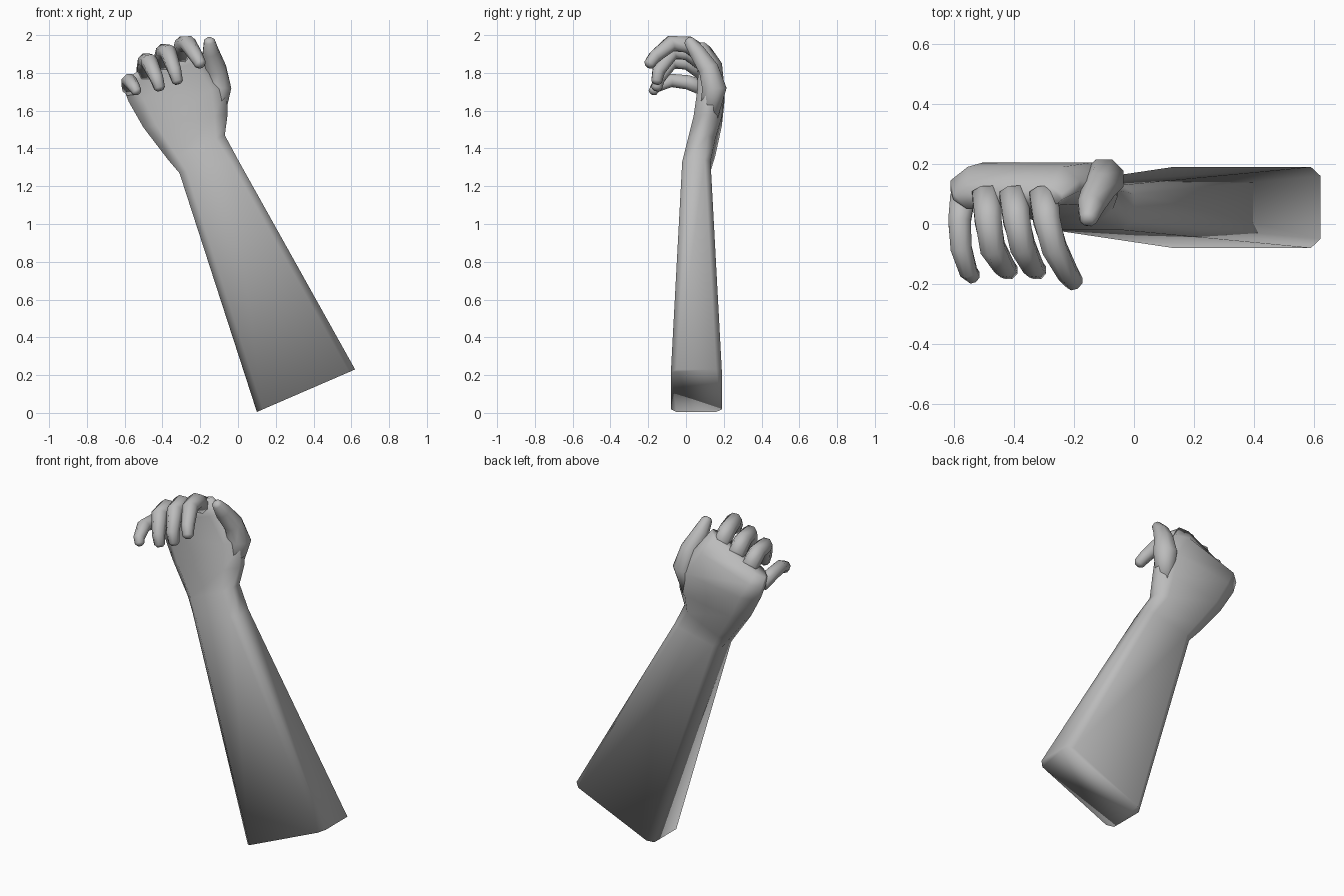
import bpy, bmesh, math
from mathutils import Vector

cube = bpy.data.objects.get("Cube")
if cube:
    bpy.data.objects.remove(cube, do_unlink=True)

# One plain grey for the whole model
grey = bpy.data.materials.new("plain_grey")
grey.use_nodes = True
colour = (0.5, 0.5, 0.5, 1)
grey.diffuse_color = colour
grey.node_tree.nodes["Principled BSDF"].inputs["Base Color"].default_value = colour


def skin(name, rings):
    """Join equal rings of points into a closed, smooth-shaded solid."""
    bm = bmesh.new()
    loops = [[bm.verts.new(p) for p in ring] for ring in rings]
    n = len(loops[0])
    for a, b in zip(loops, loops[1:]):
        for i in range(n):
            j = (i + 1) % n
            bm.faces.new((a[i], a[j], b[j], b[i]))
    bm.faces.new(loops[0][::-1])
    bm.faces.new(loops[-1])
    bmesh.ops.recalc_face_normals(bm, faces=bm.faces)
    for f in bm.faces:
        f.smooth = True
    mesh = bpy.data.meshes.new(name)
    bm.to_mesh(mesh)
    bm.free()
    mesh.materials.append(grey)
    obj = bpy.data.objects.new(name, mesh)
    bpy.context.collection.objects.link(obj)
    return obj


def slab(lx, lz, rx, rz, front, back, cut_u, cut_y):
    """Chamfered rectangle between a left and a right outline point."""
    left, right = Vector((lx, 0, lz)), Vector((rx, 0, rz))
    u = (right - left).normalized() * cut_u
    pts = [(left, front + cut_y), (left + u, front), (right - u, front),
           (right, front + cut_y), (right, back - cut_y), (right - u, back),
           (left + u, back), (left, back - cut_y)]
    return [Vector((p.x, y, p.z)) for p, y in pts]


def digit(name, path, radii, sides=8):
    """Tapered tube along a bent path, with a rounded tip."""
    pts = [Vector(p) for p in path]
    rings = []
    for i, p in enumerate(pts):
        t = (pts[min(i + 1, len(pts) - 1)] - pts[max(i - 1, 0)]).normalized()
        side = (Vector((1, 0, 0)) - t * t.x).normalized()
        up = t.cross(side)
        rings.append([p + radii[i] * (side * math.cos(a) + up * math.sin(a))
                      for a in (math.tau * (k + 0.5) / sides for k in range(sides))])
    end = (pts[-1] - pts[-2]).normalized() * radii[-1] * 0.45
    rings.append([pts[-1] + (q - pts[-1]) * 0.55 + end for q in rings[-1]])
    return skin(name, rings)


# Forearm, wrist and palm in one skin
skin("forearm_and_palm", [
    slab(0.10, 0.005, 0.62, 0.23, -0.08, 0.19, 0.035, 0.03),
    slab(-0.31, 1.27, 0.00, 1.34, -0.02, 0.13, 0.04, 0.03),
    slab(-0.37, 1.34, -0.07, 1.47, 0.01, 0.155, 0.05, 0.04),
    slab(-0.50, 1.51, -0.055, 1.58, 0.04, 0.19, 0.07, 0.05),
    slab(-0.58, 1.65, -0.06, 1.72, 0.06, 0.205, 0.08, 0.05),
    slab(-0.61, 1.73, -0.18, 1.87, 0.065, 0.19, 0.06, 0.045),
    slab(-0.60, 1.77, -0.24, 1.96, 0.05, 0.13, 0.05, 0.03),
])

# Curled fingers
fingers = {
    "index_finger": [(-0.30, 0.10, 1.89), (-0.29, 0.01, 1.95), (-0.265, -0.08, 1.955),
                     (-0.22, -0.165, 1.885), (-0.198, -0.195, 1.845)],
    "middle_finger": [(-0.40, 0.10, 1.85), (-0.39, 0.01, 1.91), (-0.37, -0.075, 1.91),
                      (-0.335, -0.145, 1.81), (-0.32, -0.155, 1.755)],
    "ring_finger": [(-0.49, 0.10, 1.80), (-0.485, 0.01, 1.86), (-0.47, -0.08, 1.86),
                    (-0.43, -0.145, 1.77), (-0.415, -0.155, 1.72)],
    "little_finger": [(-0.57, 0.09, 1.72), (-0.58, 0.01, 1.75), (-0.575, -0.08, 1.76),
                      (-0.55, -0.16, 1.725), (-0.535, -0.175, 1.70)],
}
for name, path in fingers.items():
    size = 0.85 if name == "little_finger" else 1
    digit(name, path, [size * r for r in (0.052, 0.048, 0.045, 0.037, 0.031)])

# Thumb rising from the side of the palm
digit("thumb", [(-0.12, 0.12, 1.56), (-0.10, 0.15, 1.72), (-0.115, 0.12, 1.82),
                (-0.145, 0.06, 1.91), (-0.152, 0.015, 1.97)],
      [0.05, 0.07, 0.057, 0.046, 0.03])
